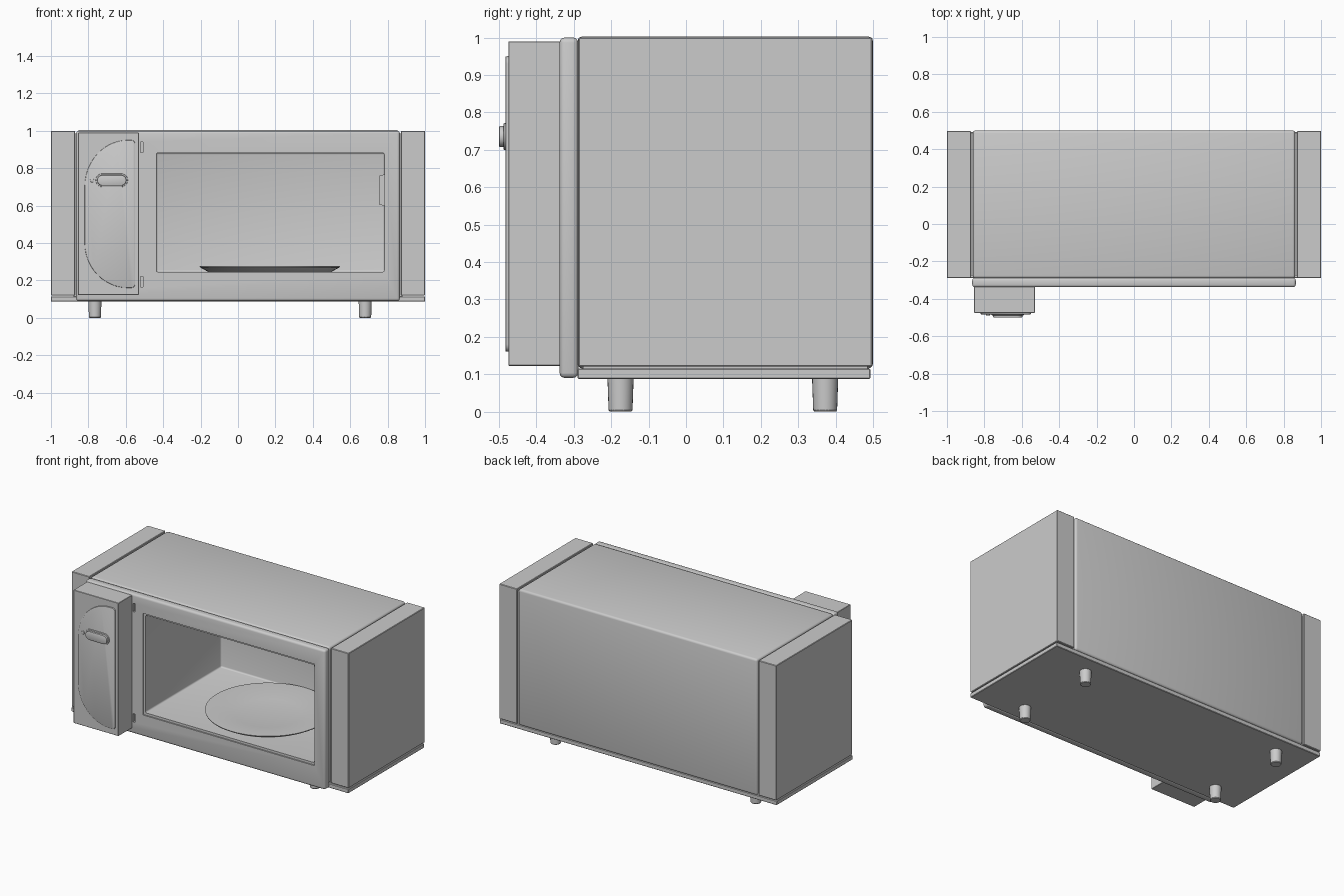
import bpy
import bmesh
from math import cos, sin, pi

default = bpy.data.objects.get("Cube")
if default:
    bpy.data.objects.remove(default, do_unlink=True)

grey = bpy.data.materials.new("light grey")
grey.use_nodes = True
grey.diffuse_color = (0.6, 0.6, 0.6, 1)
grey.node_tree.nodes["Principled BSDF"].inputs["Base Color"].default_value = (0.6, 0.6, 0.6, 1)


def activate(obj):
    bpy.ops.object.select_all(action="DESELECT")
    obj.select_set(True)
    bpy.context.view_layer.objects.active = obj


def finish(name, bm, bevel=0, segments=3):
    """Turn a bmesh into a named grey object with rounded edges."""
    bmesh.ops.recalc_face_normals(bm, faces=bm.faces)
    mesh = bpy.data.meshes.new(name)
    bm.to_mesh(mesh)
    bm.free()
    mesh.materials.append(grey)
    obj = bpy.data.objects.new(name, mesh)
    bpy.context.collection.objects.link(obj)
    activate(obj)
    if bevel:
        mod = obj.modifiers.new("Rounding", "BEVEL")
        mod.width = bevel
        mod.segments = segments
        mod.limit_method = "ANGLE"
        bpy.ops.object.modifier_apply(modifier=mod.name)
    bpy.ops.object.shade_smooth_by_angle(angle=0.6)
    return obj


def box(name, x, y, z, bevel=0, segments=3):
    bm = bmesh.new()
    bmesh.ops.create_cube(bm, size=1)
    for v in bm.verts:
        for i, (low, high) in enumerate((x, y, z)):
            v.co[i] = low if v.co[i] < 0 else high
    return finish(name, bm, bevel, segments)


def extrude_outline(name, outline, front, back, bevel=0):
    """Extrude an outline of (x, z) points along y."""
    bm = bmesh.new()
    face = bm.faces.new([bm.verts.new((x, back, z)) for x, z in outline])
    result = bmesh.ops.extrude_face_region(bm, geom=[face])
    for item in result["geom"]:
        if isinstance(item, bmesh.types.BMVert):
            item.co.y = front
    return finish(name, bm, bevel, 2)


def revolve(name, profile, x, y, steps):
    """Spin a profile of (radius, z) points around a vertical axis."""
    bm = bmesh.new()
    points = [bm.verts.new((x + r, y, z)) for r, z in profile]
    edges = [bm.edges.new(pair) for pair in zip(points, points[1:])]
    bmesh.ops.spin(bm, geom=points + edges, cent=(x, y, 0), axis=(0, 0, 1),
                   angle=2 * pi, steps=steps)
    bmesh.ops.remove_doubles(bm, verts=bm.verts, dist=0.0005)
    return finish(name, bm)


def arc(cx, cz, rx, rz, start, end, steps=12):
    angles = [start + (end - start) * i / steps for i in range(steps + 1)]
    return [(cx + rx * cos(a), cz + rz * sin(a)) for a in angles]


def cut(target, cutter):
    cutter.hide_render = True
    activate(target)
    mod = target.modifiers.new("Cut", "BOOLEAN")
    mod.operation = "DIFFERENCE"
    mod.solver = "EXACT"
    mod.object = cutter
    bpy.ops.object.modifier_apply(modifier=mod.name)
    bpy.ops.object.shade_smooth_by_angle(angle=0.6)


# Main housing and front frame
housing = box("housing", (-0.862, 0.862), (-0.29, 0.5), (0.115, 1.003), 0.014)
frame = box("front_frame", (-0.865, 0.865), (-0.338, -0.288), (0.09, 1.0), 0.014)

# Cooking cavity, shallow rim around the opening and hinge slots
cavity = box("cavity_cutter", (-0.437, 0.782), (-0.6, 0.45), (0.245, 0.882), 0.01)
rim = box("rim_cutter", (-0.45, 0.79), (-0.5, -0.33), (0.23, 0.893))
slots = [box("slot_cutter", (-0.522, -0.507), (-0.5, -0.322), z)
         for z in ((0.165, 0.22), (0.885, 0.94))]
cut(housing, cavity)
for cutter in [cavity, rim] + slots:
    cut(frame, cutter)
for cutter in [cavity, rim] + slots:
    bpy.data.objects.remove(cutter, do_unlink=True)

# Wave guide cover on the inner wall
cover = box("wave_guide_cover", (0.753, 0.79), (-0.1, 0.25), (0.595, 0.77))
for v in cover.data.vertices:
    if v.co.x < 0.77:
        v.co.z += 0.012 if v.co.z < 0.68 else -0.012

# Side panels
for side, sign in (("left", 1), ("right", -1)):
    box(side + "_side_panel", sorted((sign * 0.872, sign * 1.0)), (-0.288, 0.498),
        (0.12, 1.0), 0.003, 1)
    box(side + "_panel_joint", sorted((sign * 0.85, sign * 0.88)), (-0.275, 0.485),
        (0.115, 0.985))

# Base plate and feet
box("base_plate", (-1.0, 1.0), (-0.29, 0.493), (0.087, 0.115), 0.003, 1)
for x, x_name in ((0.68, "left"), (-0.765, "right")):
    for y, y_name in ((-0.175, "front"), (0.372, "back")):
        revolve(f"{y_name}_{x_name}_foot",
                [(0, 0), (0.029, 0), (0.032, 0.004), (0.035, 0.09), (0, 0.09)], x, y, 24)

# Turntable plate
revolve("turntable_plate",
        [(0, 0.246), (0.33, 0.246), (0.373, 0.27), (0.375, 0.276), (0.368, 0.277),
         (0.2, 0.251), (0, 0.251)], 0.17, 0.07, 64)

# Control box with a raised D-shaped pad
box("control_box", (-0.855, -0.53), (-0.475, -0.33), (0.122, 0.99), 0.002, 1)
pad = (arc(-0.57, 0.93, 0.02, 0.02, 0, pi / 2, 4)
       + arc(-0.59, 0.7, 0.23, 0.25, pi / 2, pi)
       + arc(-0.59, 0.4, 0.23, 0.24, pi, 1.5 * pi)
       + arc(-0.57, 0.18, 0.02, 0.02, 1.5 * pi, 2 * pi, 4))
extrude_outline("control_pad", pad, -0.483, -0.47, 0.004)

# Pill-shaped button with its collar, and the indicator light
for name, grow, front in (("button_collar", 0.006, -0.488), ("button", -0.002, -0.5)):
    r = 0.03 + grow
    pill = (arc(-0.625, 0.735, r, r, -pi / 2, pi / 2)
            + arc(-0.725, 0.735, r, r, pi / 2, 1.5 * pi))
    extrude_outline(name, pill, front, -0.475, 0.003)
extrude_outline("indicator_light", arc(-0.78, 0.735, 0.011, 0.011, 0, 2 * pi, 20)[:-1],
                -0.489, -0.475, 0.002)
